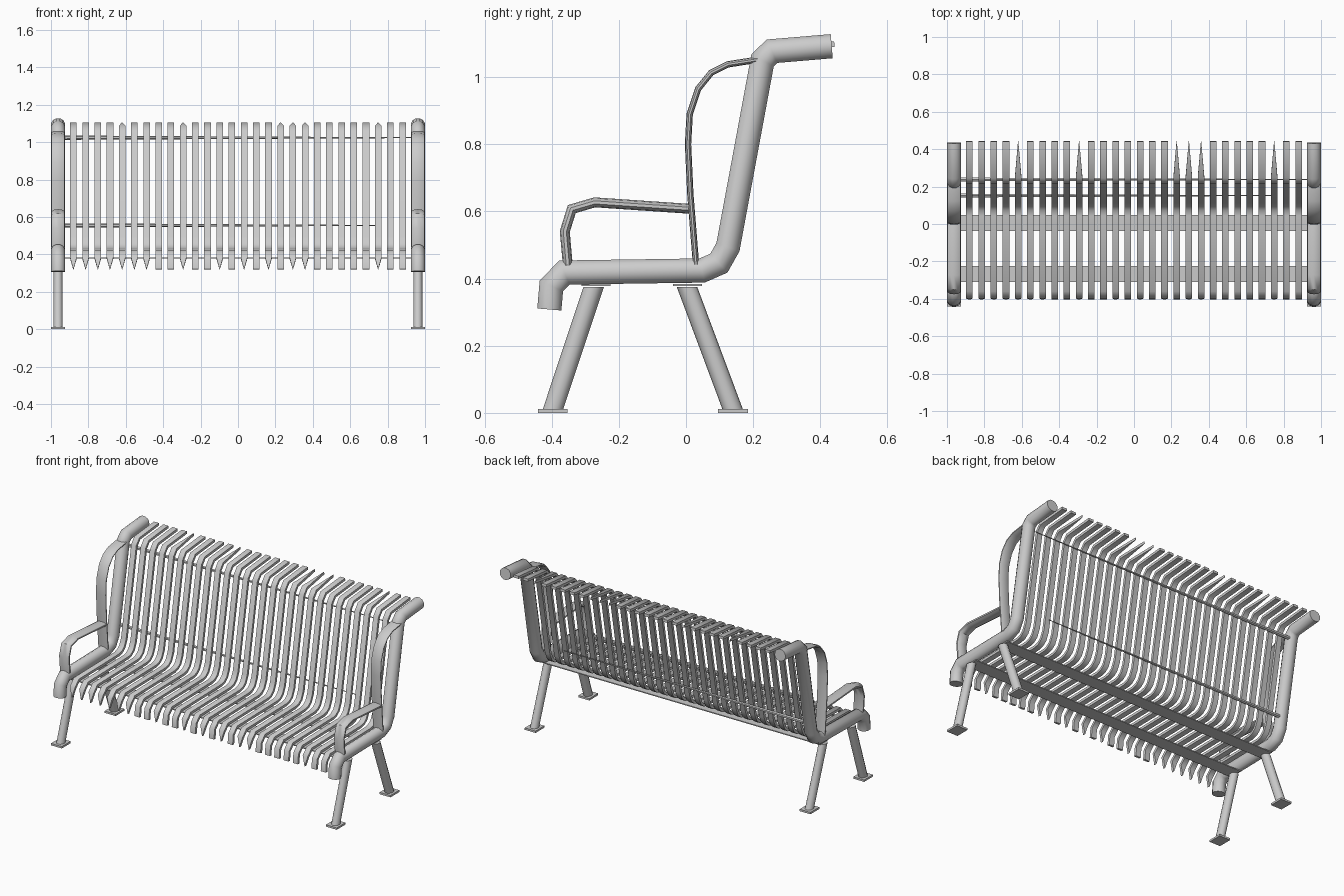
import bpy, bmesh, math
from mathutils import Vector

if "Cube" in bpy.data.objects:
    bpy.data.objects.remove(bpy.data.objects["Cube"])

END_X = 0.962


def ellipse(rx, rn, n):
    return [(rx * math.cos(2 * math.pi * (i + 0.5) / n) / math.cos(math.pi / n),
             rn * math.sin(2 * math.pi * (i + 0.5) / n) / math.cos(math.pi / n))
            for i in range(n)]


def box_section(w, t):
    return [(w / 2, t / 2), (-w / 2, t / 2), (-w / 2, -t / 2), (w / 2, -t / 2)]


def loft(bm, rings):
    vs = [[bm.verts.new(p) for p in r] for r in rings]
    n = len(vs[0])
    for a, b in zip(vs, vs[1:]):
        for i in range(n):
            bm.faces.new((a[i], a[(i + 1) % n], b[(i + 1) % n], b[i]))
    bm.faces.new(vs[0][::-1])
    bm.faces.new(vs[-1])


def sweep(bm, path, section, x, widths=None):
    """Sweep a section along a (y, z) path at a given x with mitred corners."""
    pts = [Vector(p) for p in path]
    rings = []
    for i, p in enumerate(pts):
        d0 = (p - pts[i - 1]).normalized() if i else None
        d1 = (pts[i + 1] - p).normalized() if i < len(pts) - 1 else None
        d0, d1 = d0 or d1, d1 or d0
        t = (d0 + d1).normalized()
        k = 1 / max(0.6, t.dot(d1))
        w = widths[i] if widths else 1
        rings.append([(x + a * w, p.x - t.y * b * k, p.y + t.x * b * k)
                      for a, b in section])
    loft(bm, rings)


def finish(bm, name, smooth=True):
    bmesh.ops.remove_doubles(bm, verts=bm.verts, dist=0.00001)
    bmesh.ops.recalc_face_normals(bm, faces=bm.faces)
    me = bpy.data.meshes.new(name)
    bm.to_mesh(me)
    bm.free()
    ob = bpy.data.objects.new(name, me)
    bpy.context.collection.objects.link(ob)
    if smooth:
        bpy.ops.object.select_all(action='DESELECT')
        ob.select_set(True)
        bpy.context.view_layer.objects.active = ob
        bpy.ops.object.shade_smooth_by_angle(angle=math.radians(50))
    return ob


def rect(x, y, z, hx, hy):
    return [(x - hx, y - hy, z), (x + hx, y - hy, z),
            (x + hx, y + hy, z), (x - hx, y + hy, z)]


frame_path = [(-0.407, 0.308), (-0.401, 0.378), (-0.362, 0.418), (0.048, 0.424),
              (0.098, 0.446), (0.125, 0.494), (0.228, 1.05), (0.256, 1.077),
              (0.434, 1.092)]
arm_path = [(-0.352, 0.44), (-0.361, 0.54), (-0.34, 0.607), (-0.272, 0.627), (0.008, 0.608)]
strut_path = [(0.03, 0.44), (0.013, 0.65), (0.006, 0.8), (0.011, 0.89), (0.036, 0.965),
              (0.075, 1.013), (0.125, 1.038), (0.215, 1.052)]
slat_path = [(-0.397, 0.32), (-0.391, 0.38), (-0.356, 0.416), (0.045, 0.422),
             (0.075, 0.43), (0.1, 0.45), (0.121, 0.495), (0.222, 1.045),
             (0.25, 1.08), (0.442, 1.098)]

for side, s in (("left", -1), ("right", 1)):
    x = s * END_X
    # bent end tube
    bm = bmesh.new()
    sweep(bm, frame_path, ellipse(0.037, 0.036, 12), x)
    finish(bm, side + "_end_frame")
    # armrest and curved back strut
    bm = bmesh.new()
    sweep(bm, arm_path, ellipse(0.034, 0.014, 10), x)
    finish(bm, side + "_armrest")
    bm = bmesh.new()
    sweep(bm, strut_path, ellipse(0.034, 0.009, 10), x)
    finish(bm, side + "_back_strut")
    # splayed legs with foot plates
    for part, y_top, y_bot in (("front", -0.275, -0.397), ("back", 0.003, 0.14)):
        bm = bmesh.new()
        loft(bm, [[(x + a, y + b, z) for a, b in ellipse(0.024, 0.029, 10)]
                  for y, z in ((y_bot, 0.008), (y_top, 0.375))])
        finish(bm, f"{side}_{part}_leg")
        bm = bmesh.new()
        loft(bm, [rect(x, y_bot, 0, 0.038, 0.044), rect(x, y_bot, 0.012, 0.038, 0.044)])
        finish(bm, f"{side}_{part}_foot_plate", False)

# seat and back slats, some with ends drawn to a point
front_points = {0, 1, 2, 3, 4, 5, 6, 9, 12, 14, 16, 18, 19, 25}
rear_points = {4, 9, 17, 18, 19, 25}
bm = bmesh.new()
for i in range(28):
    w = [1] * len(slat_path)
    if i in front_points:
        w[0] = 0.05
    if i in rear_points:
        w[-1] = 0.05
    sweep(bm, slat_path, box_section(0.035, 0.016), -0.88 + i * 1.76 / 27, w)
finish(bm, "slats")

# flat support rails under the seat
for name, y in (("front_rail", -0.268), ("back_rail", 0.005)):
    bm = bmesh.new()
    loft(bm, [rect(0, y, 0.378, 0.97, 0.043), rect(0, y, 0.384, 0.97, 0.043)])
    finish(bm, name, False)

# thin tapering tie rods behind the back
for name, y, z, x1 in (("upper_tie_rod", 0.238, 1.024, 0.93), ("lower_tie_rod", 0.152, 0.555, 0.75)):
    bm = bmesh.new()
    loft(bm, [[(x, y + a, z + b) for a, b in ellipse(r, r, 6)]
              for x, r in ((-0.94, 0.010), (x1, 0.002))])
    finish(bm, name)
